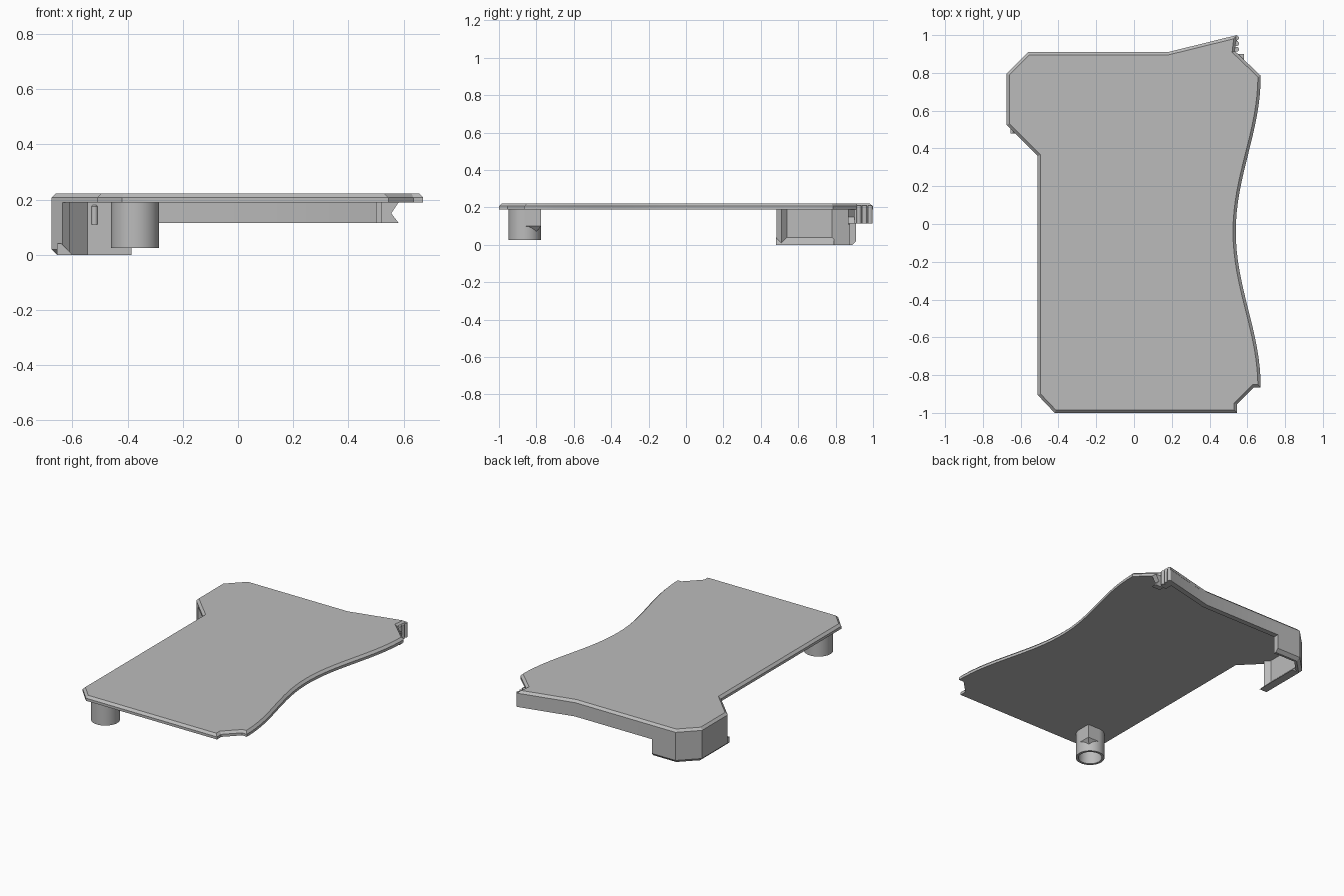
import bpy, bmesh
from math import cos, sin, pi
from mathutils import Vector

cube = bpy.data.objects.get("Cube")
if cube:
    bpy.data.objects.remove(cube, do_unlink=True)

grey = bpy.data.materials.new("plain grey")
grey.use_nodes = True
grey.diffuse_color = (0.5, 0.5, 0.5, 1)
grey.node_tree.nodes["Principled BSDF"].inputs["Base Color"].default_value = (0.5, 0.5, 0.5, 1)

UNDER, TOP = 0.19, 0.222      # plate underside and top
SKIRT = 0.115                 # bottom of the shallow skirt
WALL = 0.035                  # wall thickness


def finish(name, bm):
    bmesh.ops.recalc_face_normals(bm, faces=bm.faces)
    mesh = bpy.data.meshes.new(name)
    bm.to_mesh(mesh)
    bm.free()
    mesh.materials.append(grey)
    obj = bpy.data.objects.new(name, mesh)
    bpy.context.collection.objects.link(obj)
    bpy.ops.object.select_all(action='DESELECT')
    obj.select_set(True)
    bpy.context.view_layer.objects.active = obj
    bpy.ops.object.shade_smooth_by_angle(angle=0.4)
    return obj


def prism(name, points, direction, chamfer=0):
    """Extrude a flat outline; optionally chamfer the far rim."""
    bm = bmesh.new()
    face = bm.faces.new([bm.verts.new(p) for p in points])
    ext = bmesh.ops.extrude_face_region(bm, geom=[face], use_keep_orig=True)["geom"]
    bmesh.ops.translate(bm, vec=direction,
                        verts=[v for v in ext if isinstance(v, bmesh.types.BMVert)])
    if chamfer:
        rim = [e for e in ext if isinstance(e, bmesh.types.BMEdge)]
        bmesh.ops.recalc_face_normals(bm, faces=bm.faces)
        bmesh.ops.bevel(bm, geom=rim, offset=chamfer, segments=1, affect='EDGES')
    return finish(name, bm)


def sweep(name, path, profile, closed=False):
    """Sweep an (inset, z) profile along a mitred path, inset to its left."""
    pts = [Vector(p) for p in path]
    n, bm, rings = len(pts), bmesh.new(), []
    for i, p in enumerate(pts):
        a = p - pts[i - 1] if i or closed else pts[1] - p
        b = pts[(i + 1) % n] - p if i < n - 1 or closed else a
        na, nb = (Vector((-d.y, d.x)).normalized() for d in (a, b))
        miter = (na + nb) / (1 + na.dot(nb))
        rings.append([bm.verts.new((*(p + miter * s), z)) for s, z in profile])
    m = len(profile)
    for i in range(n if closed else n - 1):
        r, q = rings[i], rings[(i + 1) % n]
        for j in range(m):
            k = (j + 1) % m
            bm.faces.new((r[j], r[k], q[k], q[j]))
    if not closed:
        bm.faces.new(rings[0])
        bm.faces.new(rings[-1])
    return finish(name, bm)


# Plate: clipped corners and a waved right side
wave = []
for i in range(33):
    y = -0.865 + 1.65 * i / 32
    wave.append((0.605 - 0.066 * cos(pi * (y + 0.04) / 0.825), y))
outline = [(-0.42, -1), (0.545, -1), (0.545, -0.955), (0.635, -0.865)] + wave + [
    (0.535, 0.915), (0.545, 1), (0.18, 0.91), (-0.56, 0.91), (-0.675, 0.795),
    (-0.675, 0.525), (-0.51, 0.36), (-0.51, -0.905)]
prism("top_plate", [(x, y, UNDER) for x, y in outline], (0, 0, TOP - UNDER), 0.015)

# Shallow skirt along the back
sweep("back_skirt", [(0.54, 0.997), (0.18, 0.91), (-0.39, 0.91)],
      [(0, SKIRT), (0, UNDER), (WALL, UNDER), (WALL, SKIRT)])

# Deep corner wall, chamfered at its outer bottom edge
sweep("corner_wall", [(-0.385, 0.91), (-0.56, 0.91), (-0.675, 0.795),
                      (-0.675, 0.525), (-0.635, 0.485)],
      [(0, UNDER), (0, 0.02), (0.02, 0), (WALL, 0), (WALL, UNDER)])

# Catch lip inside the side wall
prism("catch_lip", [(-0.655, 0.48, 0), (-0.6, 0.48, 0), (-0.64, 0.48, 0.04),
                    (-0.655, 0.48, 0.04)], (0, 0.31, 0))

# Grip end of the skirt with three ribs
prism("grip_block", [(0.5, 0.9, SKIRT), (0.537, 0.9, SKIRT), (0.54, 0.99, SKIRT),
                     (0.5, 0.985, SKIRT)], (0, 0, UNDER - SKIRT))
for i in range(3):
    ring = [(0.543 + 0.013 * cos(a * pi / 6), 0.925 + 0.03 * i + 0.013 * sin(a * pi / 6), SKIRT)
            for a in range(12)]
    prism(f"grip_rib_{i + 1}", ring, (0, 0, 0.095))

# Small tab with a notched end
prism("notched_tab", [(0.52, 0.865, SKIRT), (0.582, 0.865, SKIRT), (0.555, 0.865, 0.15),
                      (0.582, 0.865, UNDER), (0.52, 0.865, UNDER)], (0, 0.035, 0))

# Small upright nub inside the corner
nub = [(-0.52 + 0.012 * cos(a * pi / 8), 0.878 + 0.012 * sin(a * pi / 8), 0.11) for a in range(16)]
prism("inner_nub", nub, (0, 0, 0.07), 0.005)

# Hollow round foot
cx, cy, r = -0.373, -0.862, 0.0875
circle = [(cx + r * cos(a * pi / 24), cy + r * sin(a * pi / 24)) for a in range(48)]
sweep("round_foot", circle, [(0, 0.025), (0, UNDER), (0.016, UNDER), (0.016, 0.025)], True)

# Square corner on the foot, tapering into it below
bm = bmesh.new()
for z in (0.1, UNDER):
    for dx, dy in ((r, 0), (r, r), (0, r)):
        bm.verts.new((cx + dx, cy + dy, z))
bm.verts.new((cx + r * 0.7, cy + r * 0.7, 0.07))
bmesh.ops.convex_hull(bm, input=bm.verts[:])
finish("foot_corner", bm)
